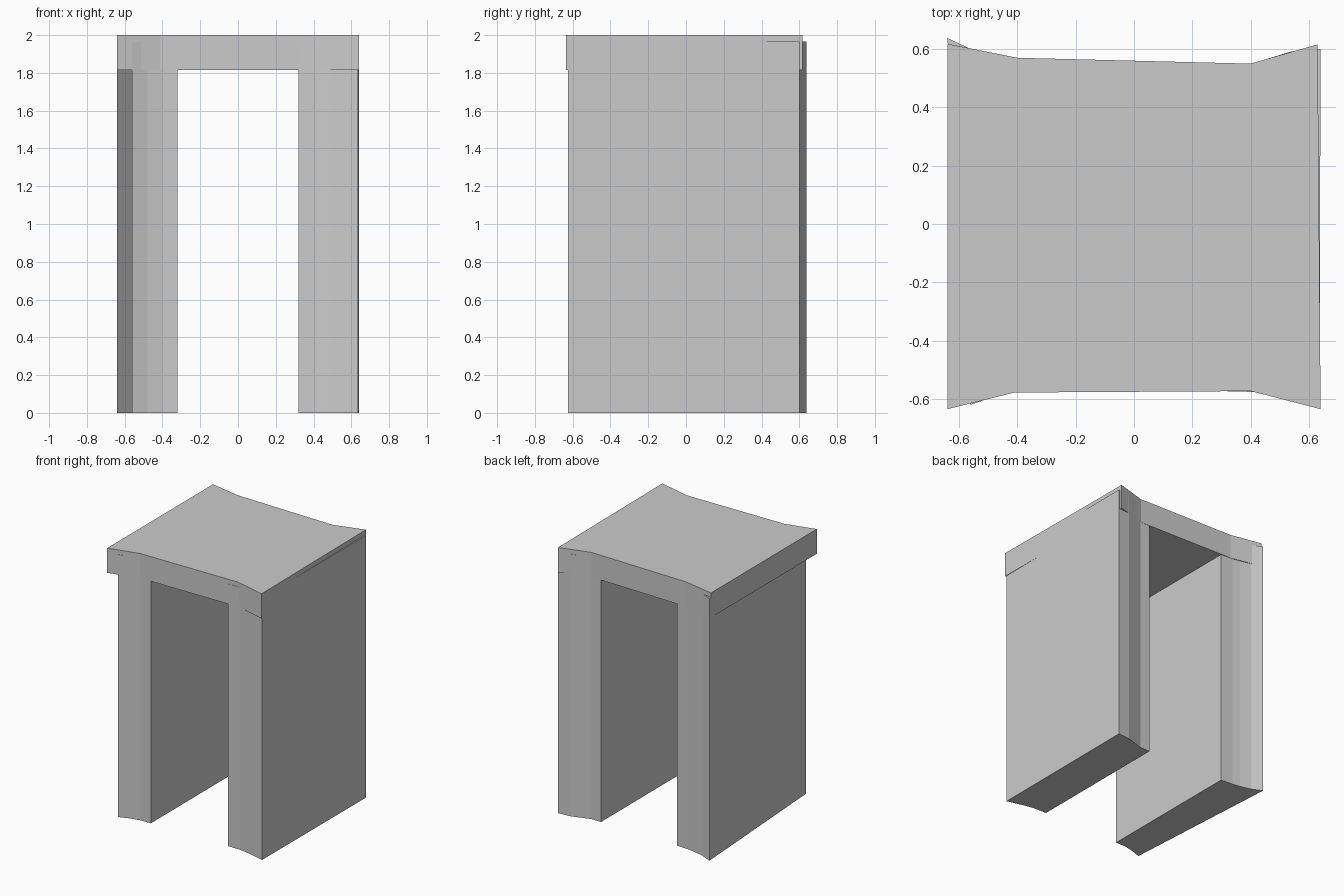
import bpy, bmesh

if "Cube" in bpy.data.objects:
    bpy.data.objects.remove(bpy.data.objects["Cube"])


def prism(name, outline, z0, z1):
    """Extrude a plan outline vertically into a closed solid."""
    bm = bmesh.new()
    face = bm.faces.new([bm.verts.new((x, y, z0)) for x, y in outline])
    ext = bmesh.ops.extrude_face_region(bm, geom=[face], use_keep_orig=True)
    for v in ext["geom"]:
        if isinstance(v, bmesh.types.BMVert):
            v.co.z = z1
    bmesh.ops.recalc_face_normals(bm, faces=bm.faces)
    mesh = bpy.data.meshes.new(name)
    bm.to_mesh(mesh)
    bm.free()
    obj = bpy.data.objects.new(name, mesh)
    bpy.context.collection.objects.link(obj)
    return obj


# Top slab with four flared corners
prism("top_slab", [
    (-0.64, -0.635), (-0.41, -0.578), (0.40, -0.573), (0.64, -0.635),
    (0.63, 0.616), (0.40, 0.55), (-0.40, 0.57), (-0.64, 0.618)],
    1.815, 2.0)

# Left wall leg: outer face slants inward toward the front
prism("left_leg", [
    (-0.56, -0.62), (-0.48, -0.592), (-0.40, -0.576), (-0.32, -0.576),
    (-0.32, 0.563), (-0.42, 0.57), (-0.48, 0.58), (-0.56, 0.60),
    (-0.64, 0.638)],
    0.0, 1.965)

# Right wall leg
prism("right_leg", [
    (0.32, -0.574), (0.42, -0.576), (0.50, -0.59), (0.636, -0.625),
    (0.64, 0.60), (0.54, 0.592), (0.40, 0.549), (0.32, 0.55)],
    0.0, 1.965)
